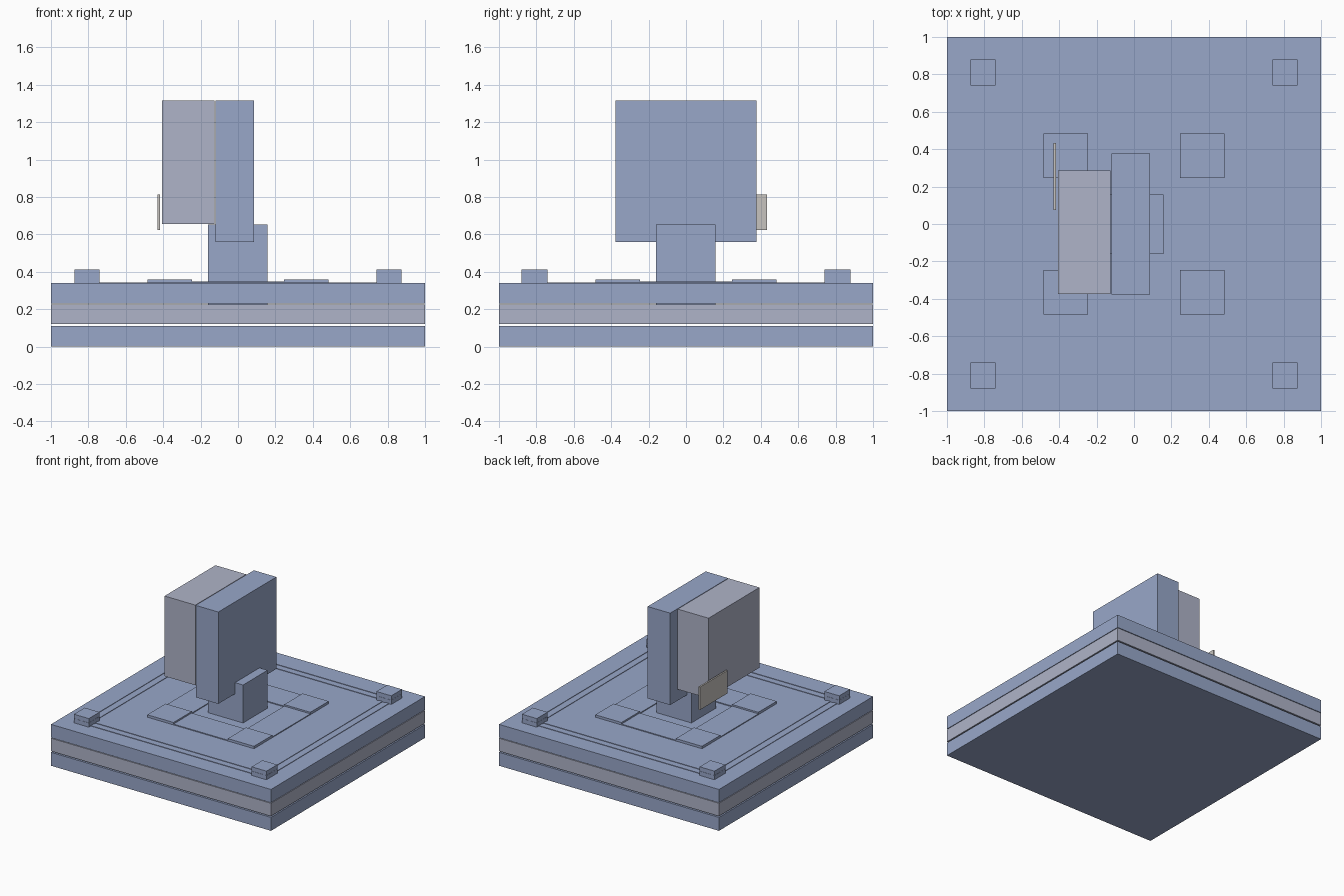
import bpy, bmesh

if "Cube" in bpy.data.objects:
    bpy.data.objects.remove(bpy.data.objects["Cube"])


def material(name, rgb):
    m = bpy.data.materials.new(name)
    m.diffuse_color = (*rgb, 1.0)
    m.use_nodes = True
    m.node_tree.nodes["Principled BSDF"].inputs["Base Color"].default_value = m.diffuse_color
    return m


BLUE = material("steel_blue", (0.314, 0.386, 0.584))
GREY = material("lavender_grey", (0.429, 0.456, 0.578))
TAN = material("warm_grey", (0.57, 0.55, 0.52))


def box(name, x, y, z, mat):
    """Box from (min, max) ranges on each axis."""
    mesh = bpy.data.meshes.new(name)
    bm = bmesh.new()
    bmesh.ops.create_cube(bm, size=1.0)
    for v in bm.verts:
        v.co = [r[0] if c < 0 else r[1] for c, r in zip(v.co, (x, y, z))]
    bm.to_mesh(mesh)
    bm.free()
    mesh.materials.append(mat)
    ob = bpy.data.objects.new(name, mesh)
    bpy.context.collection.objects.link(ob)
    return ob


def span(s, a, b):
    """Range a..b mirrored to the side given by sign s."""
    return (a, b) if s > 0 else (-b, -a)


# Stacked base slabs with thin gaps between them
FULL = (-1, 1)
box("base_slab_bottom", FULL, FULL, (0, 0.11), BLUE)
box("base_slab_middle", FULL, FULL, (0.12, 0.226), GREY)
box("base_slab_top", FULL, FULL, (0.231, 0.34), BLUE)

# Corner blocks, each a pair of stacked halves, and the raised inner corner tiles
for sx in (-1, 1):
    for sy in (-1, 1):
        x, y = span(sx, 0.74, 0.875), span(sy, 0.74, 0.88)
        box("corner_block_lower", x, y, (0.339, 0.375), BLUE)
        box("corner_block_upper", x, y, (0.376, 0.411), BLUE)
        box("corner_tile", span(sx, 0.247, 0.485), span(sy, 0.247, 0.485),
            (0.339, 0.36), BLUE)

# Low strips joining the corner blocks, and the low tiles between corner tiles
for s in (-1, 1):
    for a, b in ((0.765, 0.795), (0.825, 0.855)):
        box("rail_strip_x", (-0.74, 0.74), span(s, a, b), (0.339, 0.344), BLUE)
        box("rail_strip_y", span(s, a, b), (-0.74, 0.74), (0.339, 0.344), BLUE)
    box("side_tile_x", span(s, 0.247, 0.485), (-0.247, 0.247), (0.339, 0.347), BLUE)
    box("side_tile_y", (-0.247, 0.247), span(s, 0.247, 0.485), (0.339, 0.347), BLUE)

# Central post, upright block and its attachments
box("central_post", (-0.16, 0.158), (-0.16, 0.158), (0.225, 0.652), BLUE)
box("upright_block", (-0.12, 0.085), (-0.377, 0.377), (0.56, 1.315), BLUE)
box("side_block", (-0.405, -0.125), (-0.375, 0.286), (0.656, 1.315), GREY)
box("small_plate", (-0.43, -0.417), (0.074, 0.433), (0.624, 0.812), TAN)
